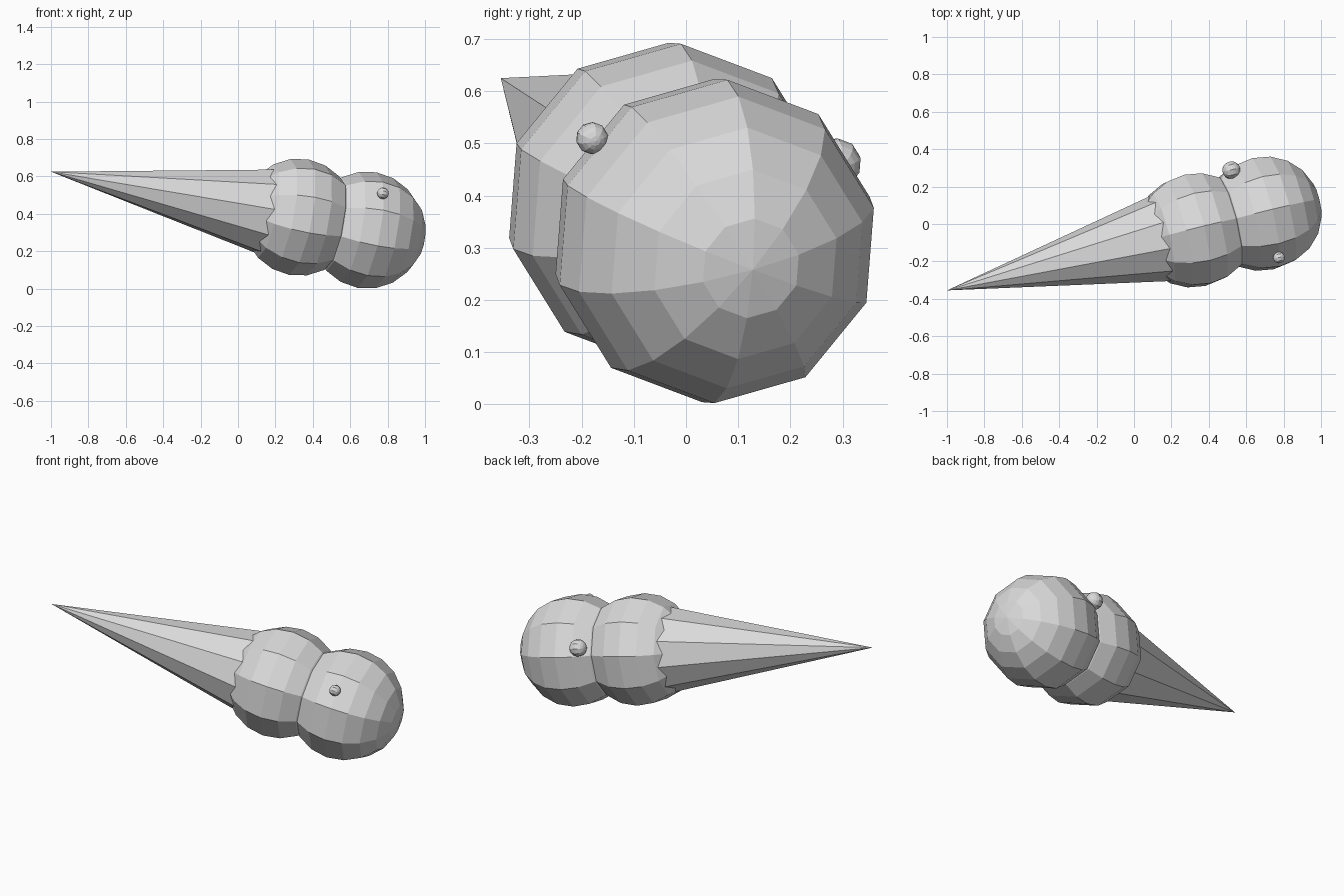
import bpy, bmesh, math
from mathutils import Vector, Matrix

if "Cube" in bpy.data.objects:
    bpy.data.objects.remove(bpy.data.objects["Cube"])

SIDES = 10
TIP = Vector((-1.0, -0.355, 0.625))
AXIS = Vector((1.69, 0.41, -0.311)).normalized()

# Frame whose z runs along the cone, from the tip to the scoops
a = math.radians(22)
side = Vector((0, -math.cos(a), math.sin(a)))
side = (side - AXIS * side.dot(AXIS)).normalized()
up = AXIS.cross(side)
FRAME = Matrix((side, up, AXIS)).transposed().to_4x4()

grey = bpy.data.materials.new("plain grey")
grey.diffuse_color = (0.7, 0.7, 0.7, 1)
grey.use_nodes = True
grey.node_tree.nodes["Principled BSDF"].inputs["Base Color"].default_value = grey.diffuse_color


def lathe(name, profile, origin, phase=0.0):
    """Spin (radius, height) points into a closed flat-faced solid."""
    bm = bmesh.new()
    rings = []
    for r, h in profile:
        n = SIDES if r > 1e-5 else 1
        angles = [phase + 2 * math.pi * i / SIDES for i in range(n)]
        rings.append([bm.verts.new((r * math.cos(t), r * math.sin(t), h)) for t in angles])
    for lo, hi in zip(rings, rings[1:]):
        for i in range(SIDES):
            j = (i + 1) % SIDES
            quad = [lo[i % len(lo)], lo[j % len(lo)], hi[j % len(hi)], hi[i % len(hi)]]
            bm.faces.new(list(dict.fromkeys(quad)))
    if len(rings[-1]) > 1:
        bm.faces.new(rings[-1])
    bmesh.ops.recalc_face_normals(bm, faces=bm.faces)
    mesh = bpy.data.meshes.new(name)
    bm.to_mesh(mesh)
    bm.free()
    mesh.materials.append(grey)
    ob = bpy.data.objects.new(name, mesh)
    ob.matrix_world = Matrix.Translation(origin) @ FRAME
    bpy.context.collection.objects.link(ob)
    return ob


def ball(name, center, radius):
    steps = [math.pi * i / 10 for i in range(11)]
    return lathe(name, [(radius * math.sin(t), -radius * math.cos(t)) for t in steps], center)


# Wafer cone, its mouth hidden inside the first scoop
lathe("wafer_cone", [(0, 0), (1.385 * 0.196, 1.385)], TIP, phase=math.pi / SIDES)

# Two scoops
ball("lower_scoop", (0.325, -0.034, 0.382), 0.314)
ball("upper_scoop", (0.69, 0.055, 0.313), 0.314)

# Two small toppings
ball("front_topping", (0.775, -0.18, 0.51), 0.031)
ball("back_topping", (0.52, 0.288, 0.462), 0.048)
